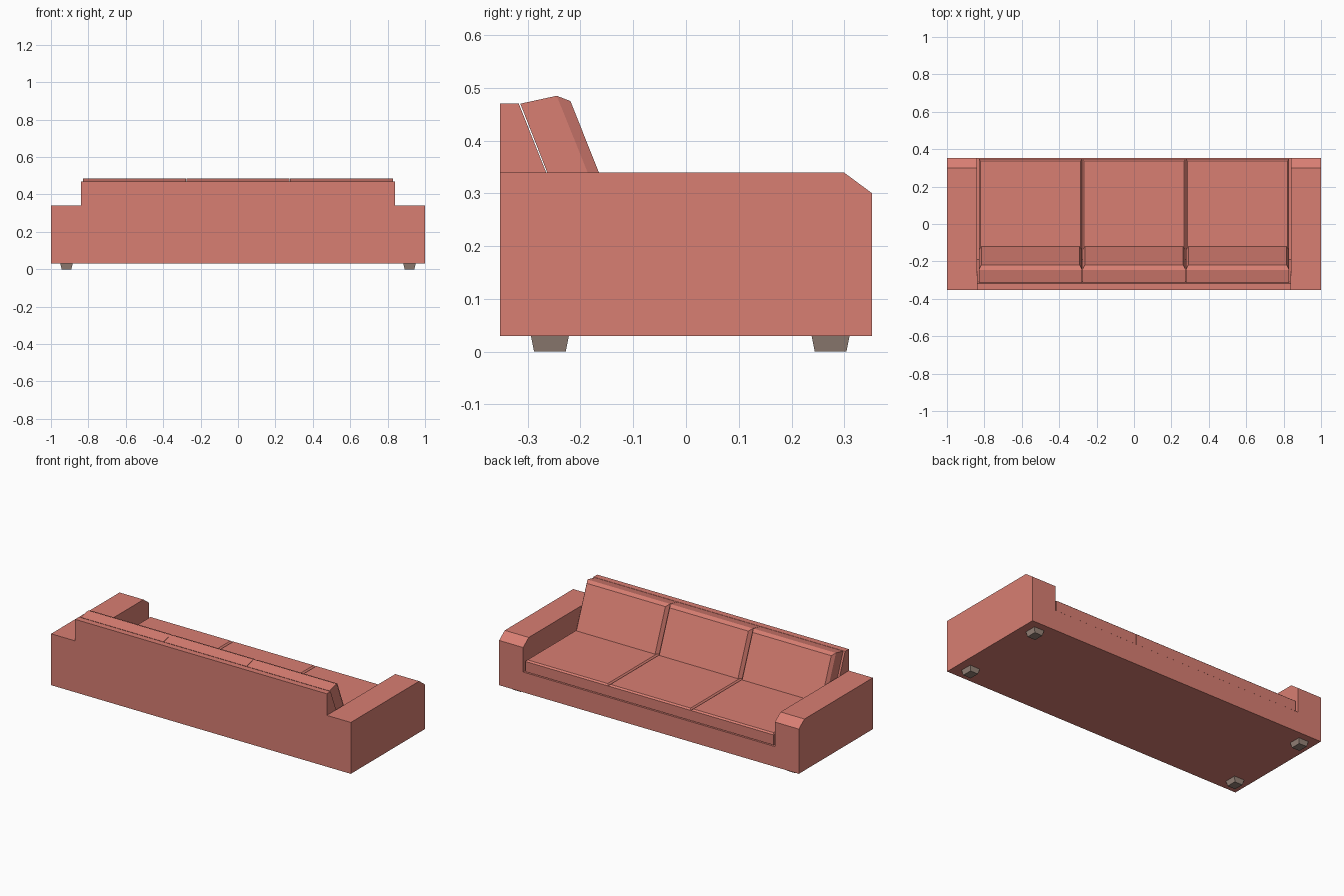
import bpy, bmesh

if "Cube" in bpy.data.objects:
    bpy.data.objects.remove(bpy.data.objects["Cube"])


def material(name, rgb):
    m = bpy.data.materials.new(name)
    m.diffuse_color = (*rgb, 1)
    m.use_nodes = True
    m.node_tree.nodes["Principled BSDF"].inputs["Base Color"].default_value = m.diffuse_color
    return m


FABRIC = material("salmon_fabric", (0.69, 0.21, 0.17))
WOOD = material("leg_wood", (0.31, 0.23, 0.19))


def finish(name, bm, mat):
    bmesh.ops.recalc_face_normals(bm, faces=bm.faces)
    mesh = bpy.data.meshes.new(name)
    bm.to_mesh(mesh)
    bm.free()
    mesh.materials.append(mat)
    ob = bpy.data.objects.new(name, mesh)
    bpy.context.collection.objects.link(ob)
    return ob


def loft(name, rings, mat):
    """Closed solid through matching rings of points."""
    bm = bmesh.new()
    vs = [[bm.verts.new(p) for p in ring] for ring in rings]
    n = len(vs[0])
    bm.faces.new(vs[0])
    bm.faces.new(vs[-1])
    for a, b in zip(vs, vs[1:]):
        for i in range(n):
            j = (i + 1) % n
            bm.faces.new((a[i], a[j], b[j], b[i]))
    return finish(name, bm, mat)


def extrude_x(name, profile, x0, x1, mat=FABRIC):
    """Side profile of (y, z) points swept along x."""
    return loft(name, [[(x, y, z) for y, z in profile] for x in (x0, x1)], mat)


def rect(x0, x1, y0, y1, z):
    return [(x0, y0, z), (x1, y0, z), (x1, y1, z), (x0, y1, z)]


# Base and sloping back frame
extrude_x("base", [(-0.353, 0.03), (0.353, 0.03), (0.353, 0.152), (-0.353, 0.152)],
          -0.84, 0.84)
extrude_x("back_frame", [(-0.353, 0.152), (-0.19, 0.152), (-0.317, 0.47), (-0.353, 0.47)],
          -0.84, 0.84)

# Arms with chamfered fronts
arm = [(-0.353, 0.03), (0.353, 0.03), (0.353, 0.30), (0.299, 0.34), (-0.353, 0.34)]
for side, s in (("left", -1), ("right", 1)):
    extrude_x(side + "_arm", arm, s * 0.84, s * 1.0)

# Three seat cushions and three back cushions
W = 1.66 / 3
for i in range(3):
    x0 = -0.83 + i * W + 0.001
    x1 = x0 + W - 0.002
    b = 0.008
    loft(f"seat_cushion_{i + 1}", [
        rect(x0, x1, -0.20, 0.348, 0.156),
        rect(x0, x1, -0.20, 0.348, 0.217),
        rect(x0 + b, x1 - b, -0.20 + b, 0.338, 0.225)], FABRIC)

    # Back cushion: rear and side outline, then the inset front face
    c = 0.013
    loft(f"back_cushion_{i + 1}", [
        [(x0, -0.217, 0.222), (x1, -0.217, 0.222), (x1, -0.314, 0.470), (x0, -0.314, 0.470)],
        [(x0, -0.139, 0.222), (x1, -0.139, 0.222), (x1, -0.245, 0.485), (x0, -0.245, 0.485)],
        [(x0 + c, -0.120, 0.226), (x1 - c, -0.120, 0.226),
         (x1 - c, -0.219, 0.475), (x0 + c, -0.219, 0.475)]], FABRIC)

# Tapered legs
for end, y in (("back", -0.258), ("front", 0.274)):
    for side, s in (("left", -1), ("right", 1)):
        x = s * 0.917
        loft(f"{end}_{side}_leg", [
            rect(x - 0.026, x + 0.026, y - 0.030, y + 0.030, 0.0),
            rect(x - 0.033, x + 0.033, y - 0.036, y + 0.036, 0.03)], WOOD)
